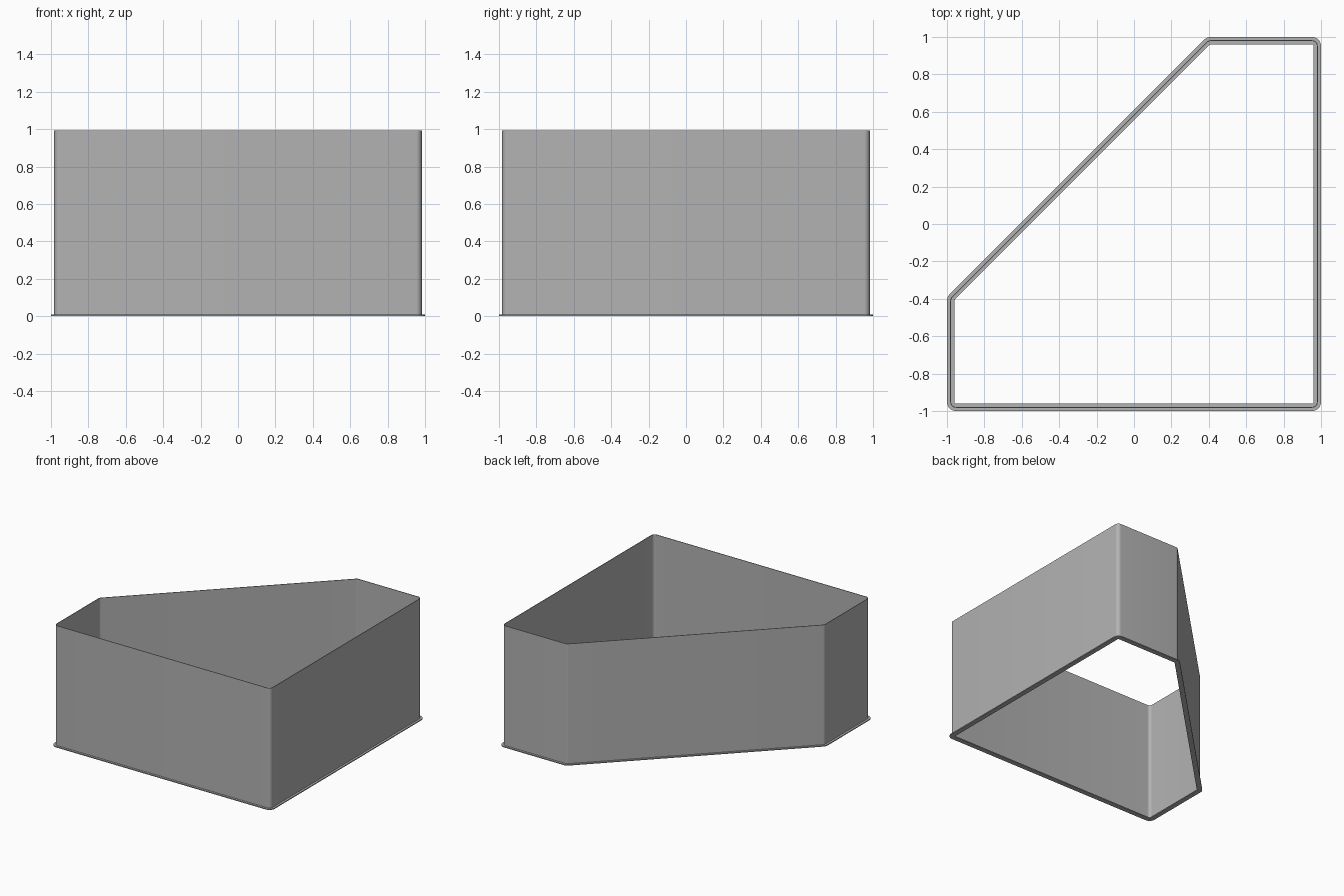
import bpy, bmesh, math
from mathutils import Vector

if "Cube" in bpy.data.objects:
    bpy.data.objects.remove(bpy.data.objects["Cube"])

# Outline of the base flange, counter-clockwise, before corner rounding
OUTLINE = [Vector(p) for p in ((-1, -1), (1, -1), (1, 1), (0.39, 1), (-1, -0.39))]
RADIUS = 0.048
STEPS = 8

# Closed cross-section: (inset from the outer edge, height)
SECTION = [(0, 0), (0, 0.008), (0.0175, 0.008), (0.0175, 0.992),
           (0.0225, 0.992), (0.0225, 0.008), (0.04, 0.008), (0.04, 0)]


def rounded_path():
    """Arc centres and outward directions around the rounded outline."""
    path = []
    n = len(OUTLINE)
    for i, p in enumerate(OUTLINE):
        a = (p - OUTLINE[i - 1]).normalized()
        b = (OUTLINE[(i + 1) % n] - p).normalized()
        turn = a.angle(b)
        inward = (b - a).normalized()
        centre = p + inward * RADIUS / math.cos(turn / 2)
        start = math.atan2(-a.x, a.y)
        for s in range(STEPS + 1):
            t = start + turn * s / STEPS
            # outward normal of the edge is its direction turned clockwise
            path.append((centre, Vector((-math.cos(t + math.pi), -math.sin(t + math.pi)))))
    return path


def outward_fix(path):
    """Make sure every direction points away from the middle of the shape."""
    return [(c, d if d.dot(c) > 0 else -d) for c, d in path]


path = outward_fix(rounded_path())
bm = bmesh.new()
rings = []
for inset, z in SECTION:
    rings.append([bm.verts.new((*(c + d * (RADIUS - inset)), z)) for c, d in path])

# Sweep the cross-section around the outline
for k, ring in enumerate(rings):
    nxt = rings[(k + 1) % len(rings)]
    for i in range(len(ring)):
        j = (i + 1) % len(ring)
        bm.faces.new((ring[i], ring[j], nxt[j], nxt[i]))
bmesh.ops.recalc_face_normals(bm, faces=bm.faces[:])

mesh = bpy.data.meshes.new("wall_with_base_flange")
bm.to_mesh(mesh)
bm.free()
obj = bpy.data.objects.new("wall_with_base_flange", mesh)
bpy.context.collection.objects.link(obj)

# Single plain colour
mat = bpy.data.materials.new("plain grey")
mat.diffuse_color = (0.45, 0.45, 0.45, 1)
mat.use_nodes = True
mat.node_tree.nodes["Principled BSDF"].inputs["Base Color"].default_value = mat.diffuse_color
mesh.materials.append(mat)

# Smooth rounded corners, sharp rims
bpy.context.view_layer.objects.active = obj
obj.select_set(True)
bpy.ops.object.shade_smooth_by_angle(angle=math.radians(30))
